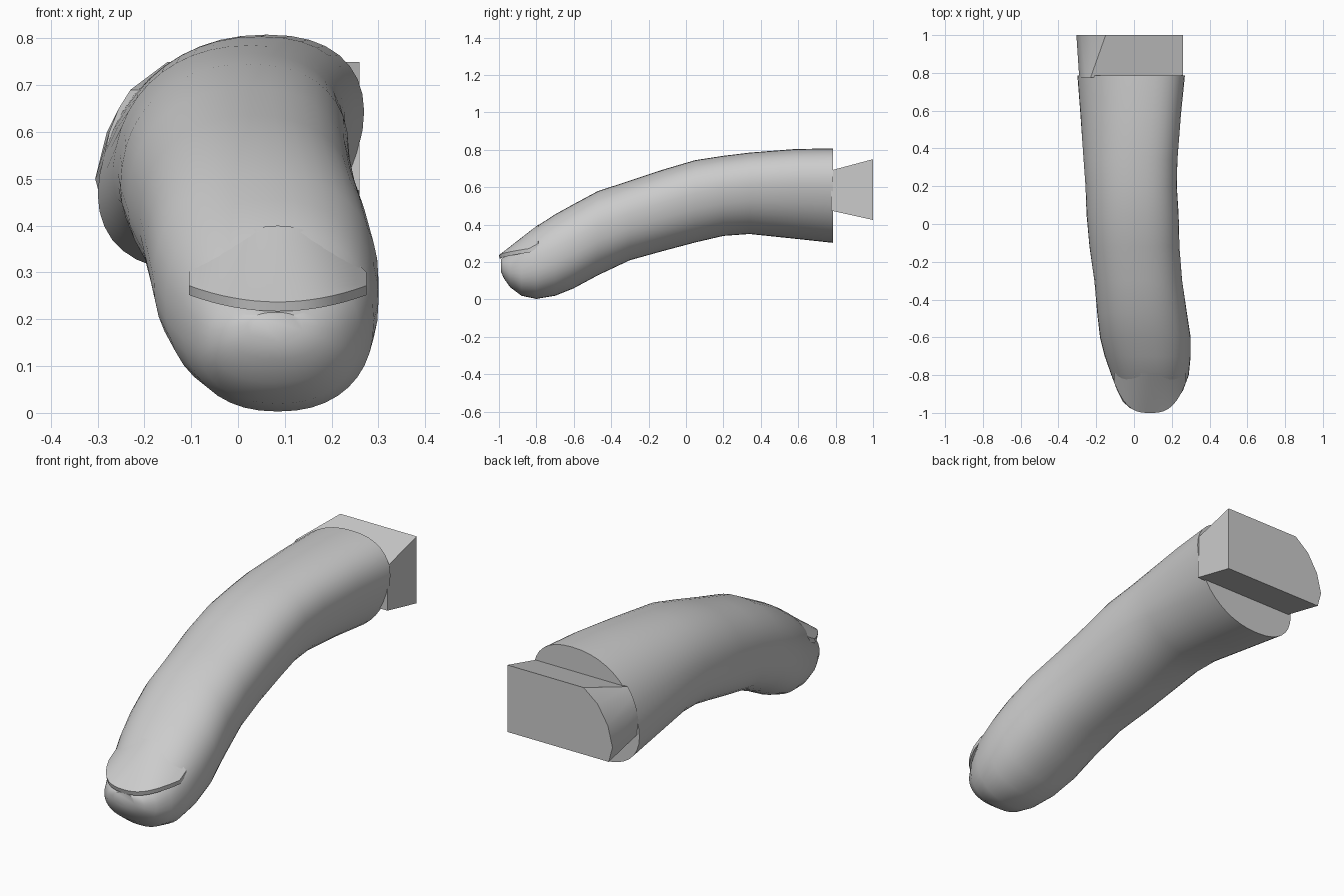
import bpy, bmesh, math

cube = bpy.data.objects.get("Cube")
if cube:
    bpy.data.objects.remove(cube, do_unlink=True)

grey = bpy.data.materials.new("plain grey")
grey.use_nodes = True
colour = (0.6, 0.6, 0.6, 1)
grey.diffuse_color = colour
grey.node_tree.nodes["Principled BSDF"].inputs["Base Color"].default_value = colour


def finish(bm, name, angle):
    """Turn a bmesh into a named object with smooth shading below the angle."""
    bmesh.ops.recalc_face_normals(bm, faces=bm.faces)
    mesh = bpy.data.meshes.new(name)
    bm.to_mesh(mesh)
    bm.free()
    mesh.materials.append(grey)
    ob = bpy.data.objects.new(name, mesh)
    bpy.context.collection.objects.link(ob)
    bpy.ops.object.select_all(action='DESELECT')
    ob.select_set(True)
    bpy.context.view_layer.objects.active = ob
    bpy.ops.object.shade_smooth_by_angle(angle=math.radians(angle))
    return ob


def loft(rings):
    """Bridge equal closed rings of points and cap both ends."""
    bm = bmesh.new()
    loops = [[bm.verts.new(p) for p in ring] for ring in rings]
    n = len(loops[0])
    for a, b in zip(loops, loops[1:]):
        for i in range(n):
            j = (i + 1) % n
            bm.faces.new((a[i], a[j], b[j], b[i]))
    bm.faces.new(loops[0])
    bm.faces.new(loops[-1])
    return bm


def section(y, left, right, low, high):
    """Rounded cross-section that leans sideways towards the base."""
    cx, cz = (left + right) / 2, (low + high) / 2
    rx, rz = (right - left) / 2, (high - low) / 2
    lean = 0.3 * max(0, min(1, (y + 0.5) / 1.2))
    rx = math.sqrt(max(rx * rx - (lean * rz) ** 2, 0.0001))
    power = 2 / 2.25
    points = []
    for i in range(40):
        a = math.tau * i / 40
        c, s = math.cos(a), math.sin(a)
        dx = rx * math.copysign(abs(c) ** power, c)
        dz = rz * math.copysign(abs(s) ** power, s)
        points.append((cx + dx + lean * dz, y, cz + dz))
    return points


# Finger: y, left, right, bottom, top
stations = [
    (-0.99, 0.02, 0.14, 0.15, 0.215),
    (-0.975, -0.02, 0.18, 0.115, 0.225),
    (-0.94, -0.06, 0.22, 0.065, 0.255),
    (-0.88, -0.09, 0.26, 0.02, 0.315),
    (-0.80, -0.12, 0.29, 0.003, 0.39),
    (-0.70, -0.155, 0.30, 0.02, 0.455),
    (-0.60, -0.18, 0.30, 0.06, 0.51),
    (-0.47, -0.195, 0.28, 0.13, 0.58),
    (-0.30, -0.21, 0.255, 0.21, 0.635),
    (-0.12, -0.235, 0.24, 0.26, 0.695),
    (0.05, -0.25, 0.235, 0.305, 0.745),
    (0.20, -0.255, 0.225, 0.34, 0.768),
    (0.34, -0.265, 0.228, 0.35, 0.785),
    (0.58, -0.28, 0.245, 0.325, 0.804),
    (0.785, -0.295, 0.265, 0.303, 0.808),
]
finish(loft([section(*s) for s in stations]), "finger", 40)

# Fingernail: curved sheet from the cuticle to the rounded free edge
bm = bmesh.new()
across, along = 16, 6
grid = []
for r in range(along + 1):
    v = r / along
    row = []
    for c in range(across + 1):
        u = 2 * c / across - 1
        y = -0.79 * (1 - v) + (-1 + 0.16 * abs(u) ** 3) * v
        z = (0.40 - 0.10 * u * u) * (1 - v) + (0.237 + 0.035 * u * u) * v
        row.append(bm.verts.new((0.085 + 0.19 * u, y, z)))
    grid.append(row)
for a, b in zip(grid, grid[1:]):
    for i in range(across):
        bm.faces.new((a[i], b[i], b[i + 1], a[i + 1]))
# Drop a copy of the sheet to give it a thin rim
extruded = bmesh.ops.extrude_face_region(bm, geom=bm.faces[:], use_keep_orig=True)
for item in extruded["geom"]:
    if isinstance(item, bmesh.types.BMVert):
        item.co.z -= 0.02
        item.co.y += 0.005
finish(bm, "fingernail", 40)

# Mounting tab: flared block with one rounded side
inner = [(0.26, 0.475), (0.26, 0.69), (-0.23, 0.69), (-0.255, 0.65),
         (-0.275, 0.6), (-0.29, 0.53), (-0.285, 0.475)]
outer = [(0.26, 0.425), (0.26, 0.75), (-0.15, 0.75), (-0.225, 0.69),
         (-0.28, 0.6), (-0.305, 0.5), (-0.285, 0.425)]
tab = loft([[(x, 0.775, z) for x, z in inner], [(x, 1, z) for x, z in outer]])
finish(tab, "mounting_tab", 30)
